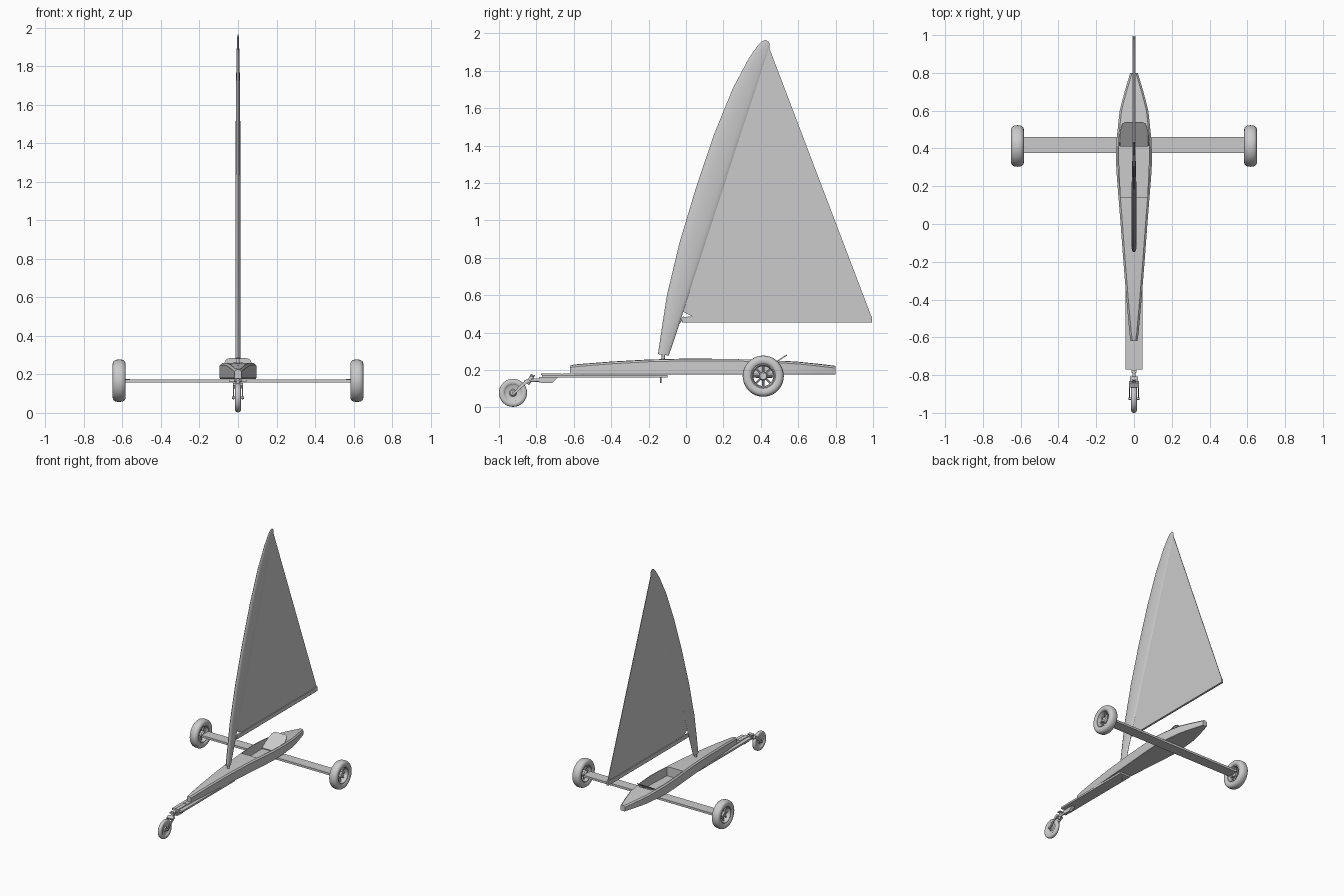
import bpy, bmesh, math
from mathutils import Vector, Matrix

if "Cube" in bpy.data.objects:
    bpy.data.objects.remove(bpy.data.objects["Cube"])

grey = bpy.data.materials.new("light grey")
grey.diffuse_color = (0.6, 0.6, 0.6, 1)
grey.use_nodes = True
grey.node_tree.nodes["Principled BSDF"].inputs["Base Color"].default_value = grey.diffuse_color


def finish(name, bm, smooth=None):
    bmesh.ops.recalc_face_normals(bm, faces=bm.faces)
    me = bpy.data.meshes.new(name)
    bm.to_mesh(me)
    bm.free()
    ob = bpy.data.objects.new(name, me)
    bpy.context.collection.objects.link(ob)
    me.materials.append(grey)
    if smooth:
        bpy.ops.object.select_all(action='DESELECT')
        ob.select_set(True)
        bpy.context.view_layer.objects.active = ob
        bpy.ops.object.shade_smooth_by_angle(angle=math.radians(smooth))
    return ob


def loft(name, rings, smooth=None, closed=False):
    """Skin equal-length rings of points; cap the ends unless closed."""
    bm = bmesh.new()
    vs = [[bm.verts.new(p) for p in r] for r in rings]
    n = len(vs[0])
    for i in range(len(vs) if closed else len(vs) - 1):
        a, b = vs[i], vs[(i + 1) % len(vs)]
        for k in range(n):
            bm.faces.new((a[k], a[(k + 1) % n], b[(k + 1) % n], b[k]))
    if not closed:
        bm.faces.new(vs[0])
        bm.faces.new(vs[-1])
    return finish(name, bm, smooth)


def plate(name, side, x, half):
    """Extrude a side (y, z) outline across x."""
    return loft(name, [[(x + s * half, y, z) for y, z in side] for s in (-1, 1)])


def box(name, x0, x1, y0, y1, z0, z1):
    return plate(name, [(y0, z0), (y1, z0), (y1, z1), (y0, z1)], (x0 + x1) / 2, (x1 - x0) / 2)


def lathe_x(name, profile, centre, flip=1, seg=40):
    """Revolve a closed (x, radius) profile about the x axis."""
    cx, cy, cz = centre
    rings = []
    for i in range(seg):
        a = 2 * math.pi * i / seg
        rings.append([(cx + flip * x, cy + r * math.cos(a), cz + r * math.sin(a)) for x, r in profile])
    return loft(name, rings, 40, True)


def rod(name, a, b, r, seg=12):
    a, b = Vector(a), Vector(b)
    q = (b - a).to_track_quat('Z', 'Y').to_matrix()
    circle = [q @ Vector((r * math.cos(t), r * math.sin(t), 0))
              for t in (2 * math.pi * i / seg for i in range(seg))]
    return loft(name, [[c + p for c in circle] for p in (a, b)], 40)


def tyre_profile(half, r_out, r_in):
    """Rounded tyre section, flattened towards the tread."""
    mid, rad = (r_out + r_in) / 2, (r_out - r_in) / 2
    pts = []
    for i in range(20):
        a = 2 * math.pi * i / 20
        c, s = math.cos(a), math.sin(a)
        pts.append((half * math.copysign(abs(c) ** 0.75, c), mid + rad * math.copysign(abs(s) ** 0.85, s)))
    return pts


# Hull: stations of y, half width, deck height
stations = [(-0.62, 0.018, 0.225), (-0.58, 0.024, 0.231), (-0.4, 0.040, 0.245), (-0.2, 0.056, 0.256),
            (0, 0.071, 0.261), (0.14, 0.082, 0.261), (0.25, 0.091, 0.260), (0.34, 0.096, 0.258),
            (0.45, 0.092, 0.254), (0.6, 0.076, 0.244), (0.7, 0.050, 0.234), (0.8, 0.020, 0.222)]
hull = loft("hull", [[(-w + 0.004, y, 0.176), (-w, y, 0.182), (-w, y, z - 0.012), (-w + 0.01, y, z - 0.002),
                      (0, y, z), (w - 0.01, y, z - 0.002), (w, y, z - 0.012), (w, y, 0.182),
                      (w - 0.004, y, 0.176)] for y, w, z in stations], 20)

# Cockpit opening with a sloping back
plan = [(0.070, 0.14), (0.079, 0.33), (0.080, 0.41), (0.072, 0.51), (0.058, 0.54), (0.045, 0.55)]
plan = plan + [(-x, y) for x, y in reversed(plan)]
cutter = loft("cockpit_cutter", [[(x, y if y < 0.42 else 0.41 + (y - 0.41) * k, z) for x, y in plan]
                                 for z, k in ((0.186, 0.08), (0.30, 1.35))])
cutter.hide_render = True
cutter.hide_set(True)
cut = hull.modifiers.new("cockpit", 'BOOLEAN')
cut.operation = 'DIFFERENCE'
cut.solver = 'EXACT'
cut.object = cutter

# Reclined seat back
seat_plan = [(0.074, 0.0), (0.076, 0.5), (0.066, 0.85), (0.058, 0.95), (0.044, 1.0)]
seat_plan = seat_plan + [(-x, t) for x, t in reversed(seat_plan)]
loft("seat_back", [[(x, 0.41 + 0.13 * t, 0.192 + 0.085 * t + dz) for x, t in seat_plan] for dz in (0, 0.007)])

# Axle plank and front spring board
box("axle_plank", -0.585, 0.585, 0.375, 0.46, 0.157, 0.174)
box("spring_board", -0.045, 0.045, -0.77, -0.10, 0.160, 0.174)
box("hull_packer", -0.018, 0.018, -0.66, -0.55, 0.172, 0.180)
rod("mast_bolt", (0, -0.135, 0.13), (0, -0.135, 0.17), 0.004)
rod("mast_step", (0, -0.122, 0.25), (0, -0.120, 0.30), 0.009)

# Rear wheels: tyre, rim, spokes, hub and stub axle
for s, side in ((1, "right"), (-1, "left")):
    c = (s * 0.617, 0.413, 0.167)
    lathe_x(side + "_tyre", tyre_profile(0.034, 0.110, 0.058), c)
    lathe_x(side + "_rim", [(-0.026, 0.066), (0.026, 0.066), (0.026, 0.060), (0.006, 0.053),
                            (-0.006, 0.053), (-0.026, 0.060)], c, s)
    lathe_x(side + "_hub", [(-0.03, 0.006), (0.016, 0.006), (0.016, 0.018), (0.006, 0.024),
                            (-0.02, 0.024), (-0.03, 0.014)], c, s)
    rod(side + "_stub_axle", (s * 0.56, 0.413, 0.167), (s * 0.632, 0.413, 0.167), 0.008)
    for i in range(8):
        a = 2 * math.pi * i / 8
        d = Vector((0, math.cos(a), math.sin(a)))
        rod(f"{side}_spoke_{i}", Vector(c) + d * 0.018, Vector(c) + d * 0.056, 0.006, 8)

# Front wheel and its fork
fc = (0, -0.925, 0.078)
lathe_x("front_tyre", tyre_profile(0.015, 0.075, 0.042), fc)
lathe_x("front_rim", [(-0.010, 0.046), (0.010, 0.046), (0.006, 0.037), (0.004, 0.020), (0.012, 0.014),
                      (0.012, 0.004), (-0.012, 0.004), (-0.012, 0.014), (-0.004, 0.020), (-0.006, 0.037)], fc)
rod("front_axle", (-0.030, -0.925, 0.078), (0.030, -0.925, 0.078), 0.006)
for s, side in ((1, "right"), (-1, "left")):
    plate(side + "_fork_leg", [(-0.932, 0.071), (-0.918, 0.069), (-0.862, 0.120), (-0.832, 0.140),
                               (-0.842, 0.152), (-0.872, 0.134)], s * 0.023, 0.003)
plate("fork_crown", [(-0.858, 0.126), (-0.832, 0.136), (-0.842, 0.154), (-0.866, 0.142)], 0, 0.026)
rod("steering_head", (0, -0.848, 0.125), (0, -0.818, 0.174), 0.011)
box("steering_arm", -0.022, 0.022, -0.835, -0.808, 0.164, 0.172)
rod("head_tube", (0, -0.838, 0.143), (0, -0.76, 0.148), 0.009)
plate("head_bracket", [(-0.785, 0.132), (-0.715, 0.130), (-0.685, 0.160), (-0.785, 0.162)], 0, 0.012)
box("head_clamp", -0.014, 0.014, -0.775, -0.665, 0.172, 0.180)

# Wing mast: leading point, trailing point, half thickness
mast = [(-0.150, 0.285, -0.092, 0.277, 0.013), (-0.133, 0.40, -0.054, 0.39, 0.014),
        (-0.102, 0.60, 0.009, 0.582, 0.014), (-0.035, 0.88, 0.100, 0.86, 0.014),
        (0.055, 1.18, 0.198, 1.16, 0.014), (0.150, 1.46, 0.289, 1.44, 0.013),
        (0.250, 1.705, 0.370, 1.685, 0.011), (0.335, 1.865, 0.422, 1.845, 0.008),
        (0.380, 1.930, 0.440, 1.900, 0.006), (0.405, 1.957, 0.447, 1.928, 0.005),
        (0.428, 1.966, 0.445, 1.950, 0.003)]
rings = []
for ly, lz, ty, tz, h in mast:
    ring = []
    for i in range(16):
        a = 2 * math.pi * i / 16
        t = (1 - math.cos(a)) / 2
        wide = h * math.sin(a) * (1.15 - 0.45 * t)
        ring.append((wide, ly + (ty - ly) * t, lz + (tz - lz) * t))
    rings.append(ring)
loft("wing_mast", rings, 40)

# Sail with a cut-away lower front corner, boom and gooseneck
plate("sail", [(0.440, 1.935), (-0.018, 0.512), (0.04, 0.484), (0.992, 0.484)], 0, 0.002)
plate("boom", [(-0.022, 0.453), (0.995, 0.453), (0.995, 0.485), (0.975, 0.491), (0.93, 0.485),
               (0.01, 0.485), (-0.022, 0.478)], 0, 0.008)
rod("gooseneck", (0, -0.052, 0.43), (0, -0.012, 0.485), 0.004)
